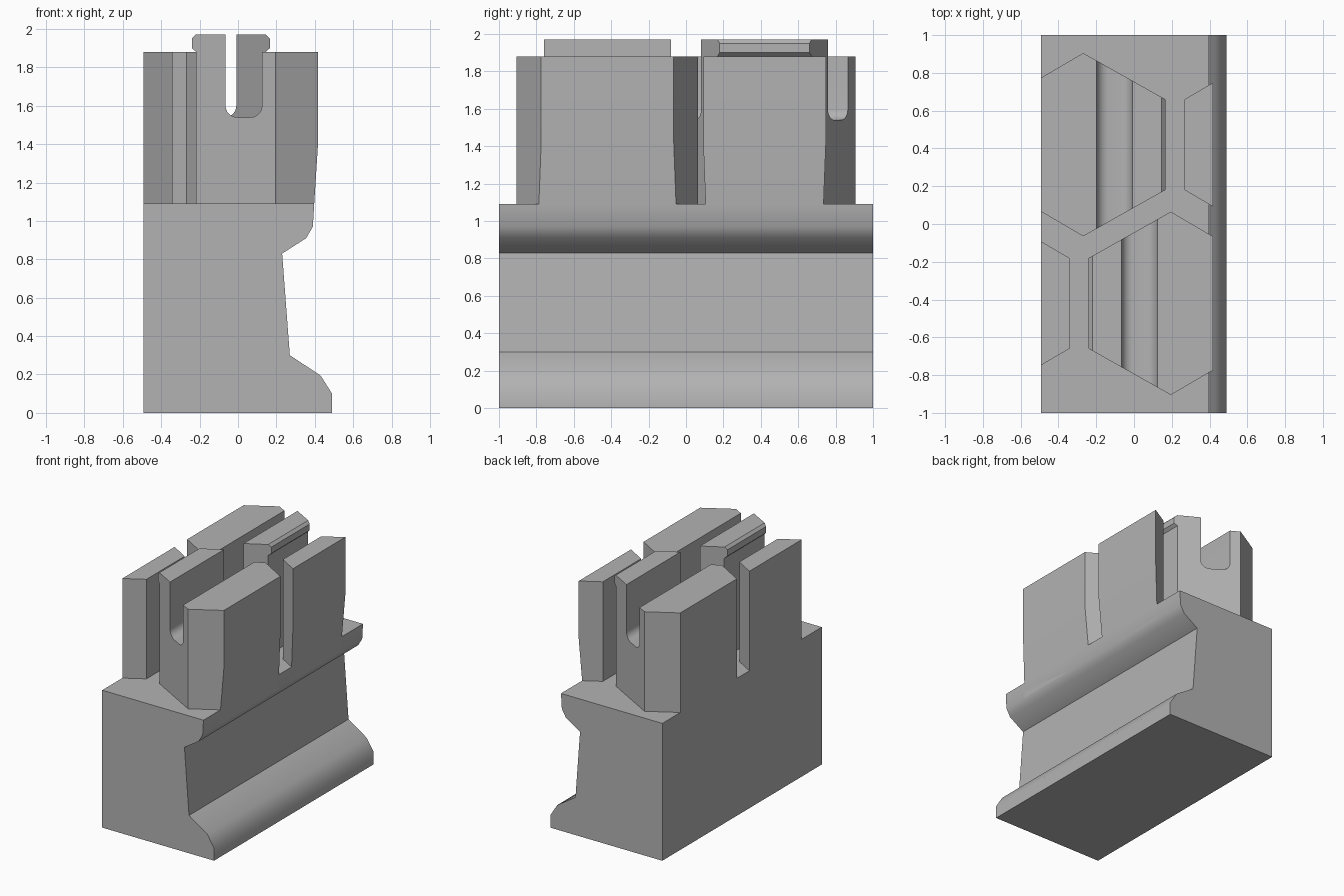
import bpy, bmesh, math

cube = bpy.data.objects.get("Cube")
if cube:
    bpy.data.objects.remove(cube)

# Single stone colour
stone = bpy.data.materials.new("grey_stone")
stone.use_nodes = True
stone.diffuse_color = (0.45, 0.45, 0.45, 1)
stone.node_tree.nodes["Principled BSDF"].inputs["Base Color"].default_value = (0.45, 0.45, 0.45, 1)

AXIS = -0.037      # x of the vertical axis about which the towers repeat
OUT = 0.418        # outer face of a tower
TOP, HOOK, FLOOR, SKIRT = 1.88, 1.97, 1.09, 0.97


def prism(name, points, axis, low, high):
    """Extrude a 2D outline along y (outline in x, z) or z (outline in x, y)."""
    place = (lambda a, b, c: (a, c, b)) if axis == "y" else (lambda a, b, c: (a, b, c))
    bm = bmesh.new()
    ends = [[bm.verts.new(place(a, b, c)) for a, b in points] for c in (low, high)]
    n = len(points)
    bm.faces.new(ends[0])
    bm.faces.new(ends[1][::-1])
    for i in range(n):
        j = (i + 1) % n
        bm.faces.new((ends[0][i], ends[1][i], ends[1][j], ends[0][j]))
    bmesh.ops.recalc_face_normals(bm, faces=bm.faces)
    mesh = bpy.data.meshes.new(name)
    bm.to_mesh(mesh)
    bm.free()
    ob = bpy.data.objects.new(name, mesh)
    ob.data.materials.append(stone)
    bpy.context.collection.objects.link(ob)
    return ob


def smooth(ob):
    bpy.ops.object.select_all(action="DESELECT")
    ob.select_set(True)
    bpy.context.view_layer.objects.active = ob
    bpy.ops.object.shade_smooth_by_angle(angle=math.radians(38))


def block(name, plan, section, turned):
    """Solid shared by an upright plan outline and a cross-section."""
    if turned:
        plan = [(2 * AXIS - x, -y) for x, y in plan]
        section = [(2 * AXIS - x, z) for x, z in section]
    ob = prism(name, plan, "z", 0.5, 2.2)
    cutter = prism(name + "_cutter", section, "y", -1.5, 1.5)
    mod = ob.modifiers.new("section", "BOOLEAN")
    mod.operation, mod.solver, mod.object = "INTERSECT", "EXACT", cutter
    bpy.context.view_layer.objects.active = ob
    bpy.ops.object.modifier_apply(modifier=mod.name)
    bpy.data.objects.remove(cutter)
    smooth(ob)


def outer_edge(tapered):
    if tapered:
        return [(0.39, SKIRT), (0.397, 1.09), (OUT, 1.42), (OUT, TOP)]
    return [(OUT, FLOOR), (OUT, TOP)]


def arc(cx, cz, r, start, end, steps=6):
    angles = [math.radians(start + (end - start) * i / steps) for i in range(steps + 1)]
    return [(cx + r * math.cos(a), cz + r * math.sin(a)) for a in angles]


# Moulded wall body
smooth(prism("wall_body", [
    (-0.492, 0), (0.49, 0), (0.49, 0.1), (0.43, 0.195), (0.27, 0.3), (0.23, 0.83),
    (0.355, 0.91), (0.39, 0.97), (0.397, FLOOR), (-0.492, FLOOR)], "y", -1, 1))

# Slotted towers with a raised lip on the inner half
MID = -0.42
half_plan = [(OUT + 0.05, 0.325), (0.195, 0.485), (-0.24, 0.24)]
tower_plan = ([(x, MID + d) for x, d in half_plan] +
              [(x, MID - d) for x, d in half_plan[::-1]])
R = 0.06
slot = arc(0.125 - R, 1.54 + R, R, 0, -90) + arc(-0.065 + R, 1.54 + R, R, -90, -180)
lip = [(-0.065, HOOK), (-0.22, HOOK), (-0.24, 1.95), (-0.24, 1.9), (-0.218, TOP)]


def tower(name, turned):
    foot = FLOOR if turned else SKIRT
    block(name, tower_plan, outer_edge(not turned) + [(0.125, TOP)] + slot + lip
          + [(-0.218, foot)], turned)


tower("front_tower", False)
tower("back_tower", True)

# Narrow half towers at the opposite edge, facing the lips
side_plan = [(0.268, 0.24), (OUT + 0.05, 0.357)]
side_plan = ([(x, MID + d) for x, d in side_plan] +
             [(x, MID - d) for x, d in side_plan[::-1]])


def side_tower(name, turned):
    # The plan is mirrored in y so that it sits beside the other tower
    plan = [(x, y if turned else -y) for x, y in side_plan]
    if turned:
        plan = [(x, -y) for x, y in plan]
    foot = FLOOR if turned else SKIRT
    block(name, plan, outer_edge(not turned) + [(0.268, TOP), (0.268, foot)], turned)


side_tower("back_side_tower", False)
side_tower("front_side_tower", True)
